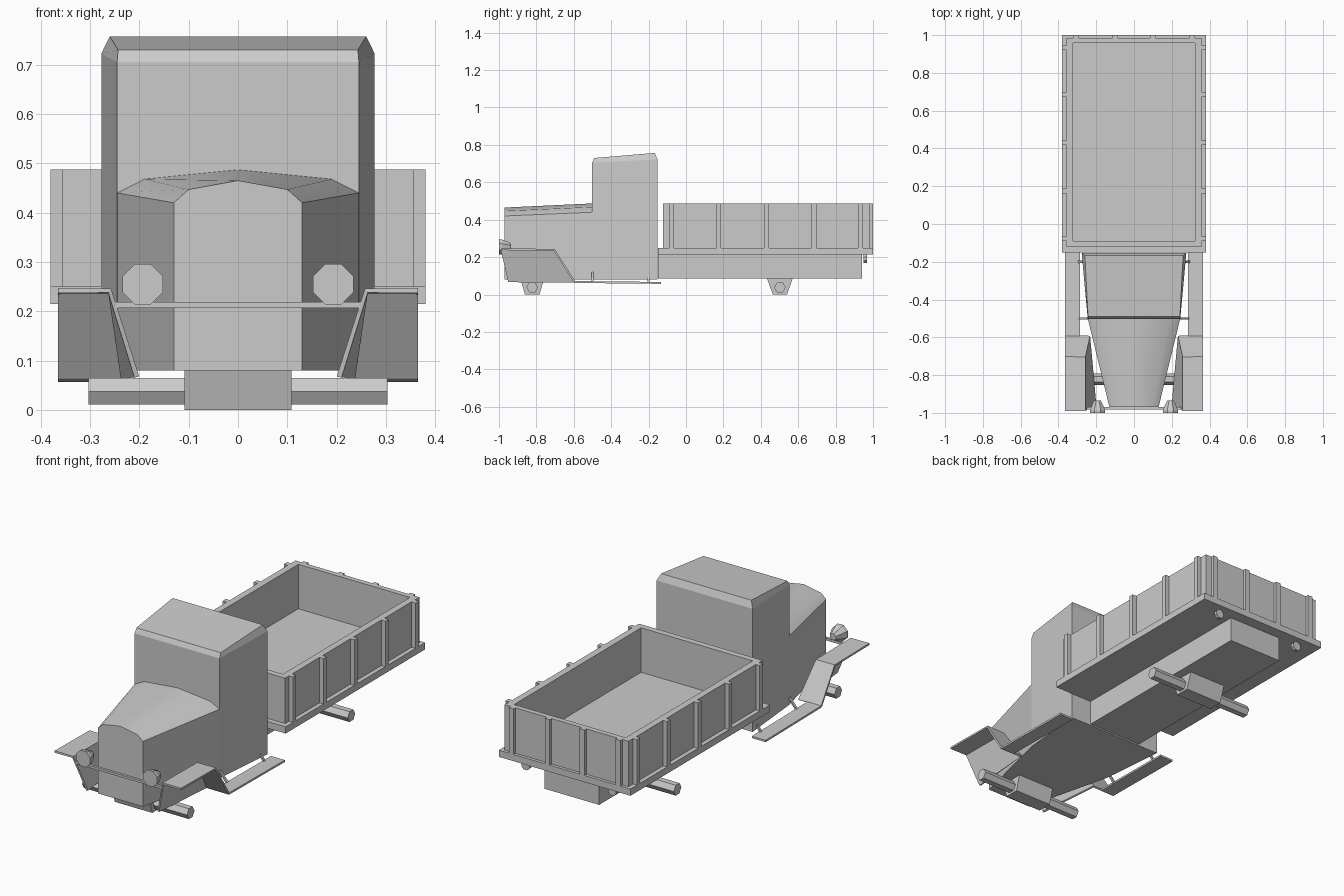
import bpy, math
from mathutils import Vector

if "Cube" in bpy.data.objects:
    bpy.data.objects.remove(bpy.data.objects["Cube"])


def mesh(name, verts, faces, mirror=False, thick=0):
    me = bpy.data.meshes.new(name)
    me.from_pydata(verts, [], faces)
    ob = bpy.data.objects.new(name, me)
    bpy.context.collection.objects.link(ob)
    if thick:
        m = ob.modifiers.new("thickness", 'SOLIDIFY')
        m.thickness, m.offset = thick, 0
    if mirror:
        m = ob.modifiers.new("mirror", 'MIRROR')
        m.use_mirror_merge = False
    return ob


def loft(name, rings, mirror=False):
    n = len(rings[0])
    faces = [tuple(range(n))[::-1], tuple(range((len(rings) - 1) * n, len(rings) * n))]
    for r in range(len(rings) - 1):
        for i in range(n):
            j = (i + 1) % n
            faces.append((r * n + i, r * n + j, r * n + n + j, r * n + n + i))
    ob = mesh(name, [p for ring in rings for p in ring], faces, mirror)
    bpy.context.view_layer.objects.active = ob
    bpy.ops.object.select_all(action='DESELECT')
    ob.select_set(True)
    bpy.ops.object.mode_set(mode='EDIT')
    bpy.ops.mesh.select_all(action='SELECT')
    bpy.ops.mesh.normals_make_consistent(inside=False)
    bpy.ops.object.mode_set(mode='OBJECT')
    return ob


def box(name, x0, x1, y0, y1, z0, z1, mirror=False):
    return loft(name, [[(x0, y0, z), (x1, y0, z), (x1, y1, z), (x0, y1, z)] for z in (z0, z1)], mirror)


def disc(x, y, z, r, n, axis, phase=0.0):
    pts = []
    for i in range(n):
        a = 2 * math.pi * (i + phase) / n
        u, v = r * math.cos(a), r * math.sin(a)
        pts.append((x, y + u, z + v) if axis == 'x' else (x + u, y, z + v))
    return pts


def smooth(ob, deg):
    bpy.ops.object.select_all(action='DESELECT')
    bpy.context.view_layer.objects.active = ob
    ob.select_set(True)
    bpy.ops.object.shade_smooth_by_angle(angle=math.radians(deg))


# Cargo bed: base plate and an open box
box("bed_base", -.38, .38, -.15, 1, .215, .25)


def rect(x, y0, y1, z):
    return [(-x, y0, z), (x, y0, z), (x, y1, z), (-x, y1, z)]


loft("bed_walls", [rect(.357, -.122, .984, .25), rect(.357, -.122, .984, .487),
                   rect(.322, -.09, .957, .487), rect(.322, -.09, .957, .255)])

# Stakes on the sides and the tailgate
for y in (-.078, .175, .43, .685, .933):
    box("side_stake", .357, .38, y - .013, y + .013, .25, .487, True)
for x in (.1, .308):
    box("rear_stake", x - .014, x + .014, .984, 1, .25, .487, True)

# Chassis box and tail lamps
box("chassis", -.157, .157, -.15, .94, .085, .215)
loft("tail_lamp", [disc(.25, y, .192, .025, 8, 'y', .5) for y in (.95, .967)], True)

# Hood lofted from the radiator to the cab
front = [(.13, .08), (.13, .42), (.1, .447), (0, .465)]
back = [(.245, .08), (.245, .44), (.19, .468), (0, .487)]


def section(half, y):
    return [(x, y, z) for x, z in half] + [(-x, y, z) for x, z in half[-2::-1]]


smooth(loft("hood", [section(front, -.97), section(back, -.5)]), 30)


# Cab, tapered forward, with a chamfered sloping roof
def cab_ring(xf, yf, zf, xb, yb, zb):
    return [(-xf, yf, zf), (xf, yf, zf), (xb, yb, zb), (-xb, yb, zb)]


loft("cab", [cab_ring(.245, -.502, .08, .277, -.153, .08),
             cab_ring(.245, -.502, .705, .277, -.153, .722),
             cab_ring(.243, -.49, .73, .26, -.167, .757)])

# Front fender: flat top, rear slope and slanted inner panel
mesh("fender", [(.26, -.99, .242), (.365, -.99, .242), (.26, -.705, .239), (.365, -.705, .239),
                (.235, -.595, .067), (.365, -.595, .067), (.205, -.95, .067)],
     [(0, 1, 3, 2), (2, 3, 5, 4), (0, 2, 4, 6)], True, .01)

# Running boards and their brackets
loft("running_board", [[(x, y, z + d) for x, d in ((.285, -.005), (.365, -.005), (.365, .005), (.285, .005))]
                       for y, z in ((-.595, .067), (-.135, .062))], True)
for y, x, z in ((-.5, .24, .12), (-.2, .265, .1)):
    loft("board_bracket", [[(x, y - .006, z), (x, y + .006, z), (x + .01, y + .006, z), (x + .01, y - .006, z)],
                           [(.285, y - .006, .065), (.285, y + .006, .065),
                            (.297, y + .006, .065), (.297, y - .006, .065)]], True)

# Axles: tapered block with a six-sided rod
for name, y, w, b, h in (("front", -.822, .062, .039, .08), ("rear", .502, .07, .038, .09)):
    loft(name + "_axle_block", [[(x, y - w, h), (x, y + w, h), (x, y + b, 0), (x, y - b, 0)]
                                for x in (-.108, .108)])
    loft(name + "_axle_rod", [disc(x, y, .038, .031, 6, 'x') for x in (-.303, .303)])

# Headlights and the bar that carries them
loft("headlight", [disc(.193, y, .255, r, 8, 'y', .5)
                   for y, r in ((-1, .044), (-.985, .043), (-.945, .025), (-.935, .018))], True)
box("headlight_bar", -.25, .25, -.982, -.968, .207, .219)
